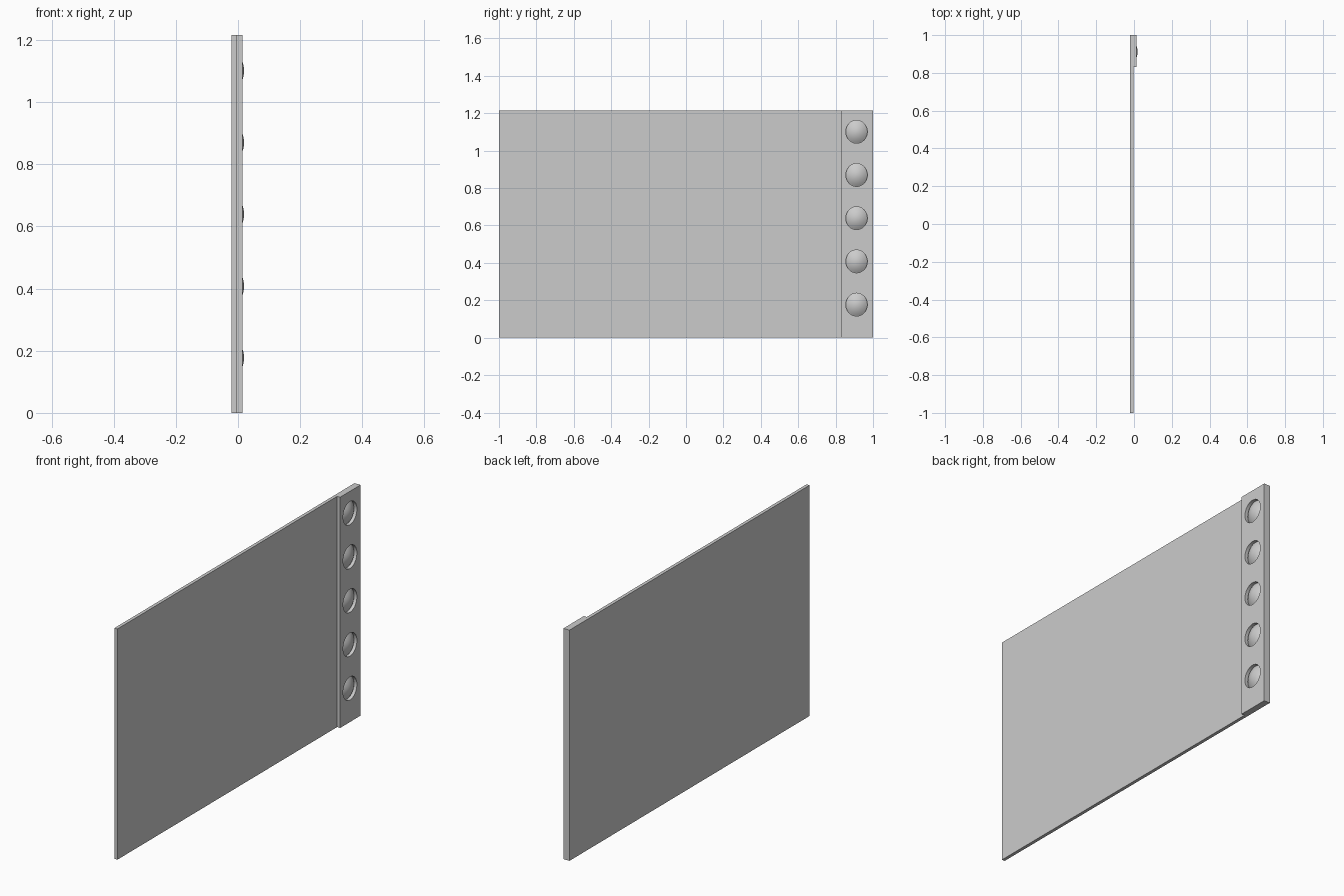
import bpy, bmesh, math

if "Cube" in bpy.data.objects:
    bpy.data.objects.remove(bpy.data.objects["Cube"])

X_BACK, X_PANEL, X_STRIP, X_DOME = -0.0205, -0.003, 0.0145, 0.0195
Y_STRIP, HEIGHT = 0.83, 1.216
Y_BTN, RY, RZ, SIDES = 0.912, 0.0575, 0.061, 48
BUTTON_Z = [0.177 + 0.231 * i for i in range(5)]


def finish(bm, name):
    bmesh.ops.recalc_face_normals(bm, faces=bm.faces)
    mesh = bpy.data.meshes.new(name)
    bm.to_mesh(mesh)
    bm.free()
    obj = bpy.data.objects.new(name, mesh)
    bpy.context.collection.objects.link(obj)
    return obj


def ring(bm, x, s, z):
    return [bm.verts.new((x, Y_BTN + s * RY * math.cos(2 * math.pi * k / SIDES),
                          z + s * RZ * math.sin(2 * math.pi * k / SIDES)))
            for k in range(SIDES)]


def bridge(bm, a, b):
    for k in range(SIDES):
        n = (k + 1) % SIDES
        bm.faces.new((a[k], a[n], b[n], b[k]))


def smooth(obj):
    bpy.ops.object.select_all(action='DESELECT')
    obj.select_set(True)
    bpy.context.view_layer.objects.active = obj
    bpy.ops.object.shade_smooth_by_angle(angle=math.radians(30))


# Thin panel with a thicker edge strip: L-shaped plan, extruded upward
bm = bmesh.new()
plan = [(X_BACK, -1), (X_PANEL, -1), (X_PANEL, Y_STRIP),
        (X_STRIP, Y_STRIP), (X_STRIP, 1), (X_BACK, 1)]
base = bm.faces.new([bm.verts.new((x, y, 0)) for x, y in plan])
top = bmesh.ops.extrude_face_region(bm, geom=[base])['geom']
bmesh.ops.translate(bm, vec=(0, 0, HEIGHT),
                    verts=[v for v in top if isinstance(v, bmesh.types.BMVert)])
panel = finish(bm, "panel_with_edge_strip")

# Round sockets cut into the strip
bm = bmesh.new()
for z in BUTTON_Z:
    inner, outer = ring(bm, X_PANEL, 1, z), ring(bm, X_STRIP + 0.02, 1, z)
    bridge(bm, inner, outer)
    bm.faces.new(inner)
    bm.faces.new(outer)
cutter = finish(bm, "socket_cutter")
mod = panel.modifiers.new("sockets", 'BOOLEAN')
mod.object, mod.operation, mod.solver = cutter, 'DIFFERENCE', 'EXACT'
bpy.context.view_layer.objects.active = panel
panel.select_set(True)
bpy.ops.object.modifier_apply(modifier=mod.name)
bpy.data.objects.remove(cutter)
smooth(panel)

# Domed buttons seated in the sockets
for i, z in enumerate(BUTTON_Z):
    bm = bmesh.new()
    previous = ring(bm, X_PANEL, 1, z)
    bm.faces.new(previous)
    for s in (0.85, 0.7, 0.55, 0.4, 0.25, 0.12):
        current = ring(bm, X_DOME - (X_DOME - X_PANEL) * s * s, s, z)
        bridge(bm, previous, current)
        previous = current
    tip = bm.verts.new((X_DOME, Y_BTN, z))
    for k in range(SIDES):
        bm.faces.new((previous[k], previous[(k + 1) % SIDES], tip))
    smooth(finish(bm, f"button_{i + 1}"))
